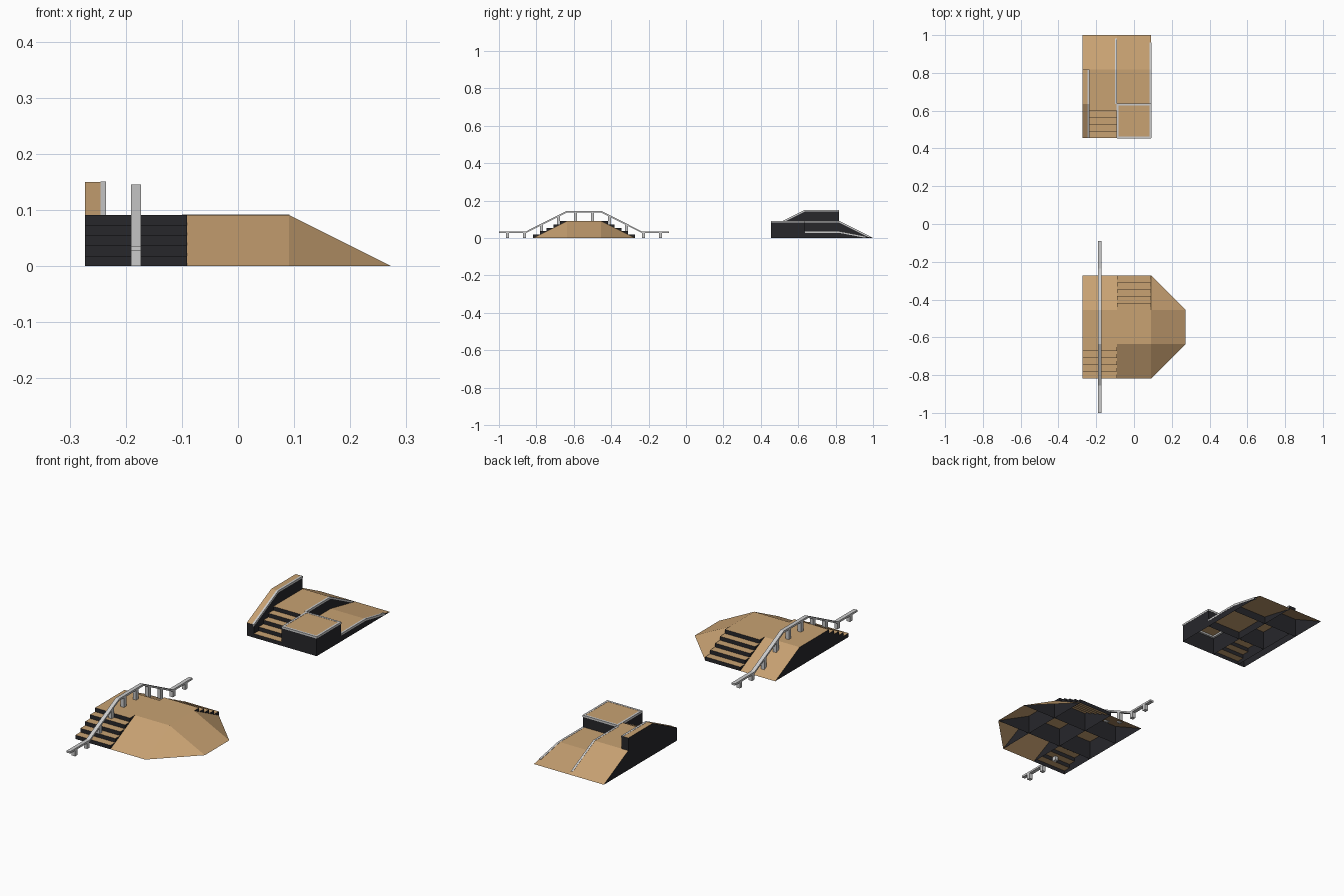
import bpy, bmesh
from mathutils import Matrix, Vector

if "Cube" in bpy.data.objects:
    bpy.data.objects.remove(bpy.data.objects["Cube"])

T = 2 / 11          # tile size
H = T / 2           # deck height
LOW = 0.036         # low deck height
C = 0.009           # coping thickness
X = [-1.5 * T, -0.5 * T, 0.5 * T, 1.5 * T]


def material(name, color):
    m = bpy.data.materials.new(name)
    m.diffuse_color = (*color, 1)
    m.use_nodes = True
    m.node_tree.nodes["Principled BSDF"].inputs["Base Color"].default_value = m.diffuse_color
    return m


WOOD = material("plywood", (0.58, 0.36, 0.17))
DARK = material("dark_side", (0.02, 0.02, 0.024))


def finish(name, bm, wood=True):
    bmesh.ops.recalc_face_normals(bm, faces=bm.faces)
    bm.normal_update()
    if wood:
        for f in bm.faces:
            f.material_index = 0 if f.normal.z > 0.1 else 1
    me = bpy.data.meshes.new(name)
    bm.to_mesh(me)
    bm.free()
    if wood:
        me.materials.append(WOOD)
        me.materials.append(DARK)
    ob = bpy.data.objects.new(name, me)
    bpy.context.collection.objects.link(ob)
    return ob


def extrude_profile(name, pts, x0, x1, wood=True, closed=False):
    """Extrude a (y, z) profile along x; open underneath unless closed."""
    bm = bmesh.new()
    a = [bm.verts.new((x0, y, z)) for y, z in pts]
    b = [bm.verts.new((x1, y, z)) for y, z in pts]
    n = len(pts)
    for i in range(n if closed else n - 1):
        j = (i + 1) % n
        bm.faces.new((a[i], a[j], b[j], b[i]))
    bm.faces.new(a)
    bm.faces.new(b[::-1])
    return finish(name, bm, wood)


def box(name, x0, x1, y0, y1, h):
    return extrude_profile(name, [(y0, 0), (y0, h), (y1, h), (y1, 0)], x0, x1)


def ramp(name, x0, x1, y_foot, y_top, h):
    return extrude_profile(name, [(y_foot, 0), (y_top, h), (y_top, 0)], x0, x1)


def stairs(name, x0, x1, y_foot, y_top, h, n=5):
    pts, d = [(y_foot, 0)], (y_top - y_foot) / n
    for i in range(n):
        pts += [(y_foot + i * d, (i + 1) * h / n), (y_foot + (i + 1) * d, (i + 1) * h / n)]
    return extrude_profile(name, pts + [(y_top, 0)], x0, x1)


def bar(name, path, x0, x1):
    """Grey metal bar following a (y, z) path, path being its top edge."""
    under = [(y, z - C) for y, z in reversed(path)]
    return extrude_profile(name, path + under, x0, x1, False, True)


def corner(name, apex, foot_a, foot_b):
    bm = bmesh.new()
    t, a, b = (bm.verts.new(p) for p in (apex, foot_a, foot_b))
    g = bm.verts.new((apex[0], apex[1], 0))
    for f in ((t, a, b), (t, a, g), (t, b, g)):
        bm.faces.new(f)
    return finish(name, bm)


# --- Funbox ---
CY = -3 * T
Y = [CY + k * T for k in (-1.5, -0.5, 0.5, 1.5)]
stairs("front_stairs", X[0], X[1], Y[0], Y[1], H)
ramp("front_ramp", X[1], X[2], Y[0], Y[1], H)
box("deck_left", X[0], X[1], Y[1], Y[2], H)
box("deck_right", X[1], X[2], Y[1], Y[2], H)
ramp("back_ramp", X[0], X[1], Y[3], Y[2], H)
stairs("back_stairs", X[1], X[2], Y[3], Y[2], H)
side = ramp("side_ramp", -T / 2, T / 2, -T / 2, T / 2, H)
side.data.transform(Matrix.Translation((T, CY, 0)) @ Matrix.Rotation(1.5707963, 4, 'Z'))
corner("front_corner", (X[2], Y[1], H), (X[2], Y[0], 0), (X[3], Y[1], 0))
corner("back_corner", (X[2], Y[2], H), (X[2], Y[3], 0), (X[3], Y[2], 0))

# --- Grind rail with posts ---
RW = 0.009
RTOP, REND = 0.1455, 0.036
bar("rail", [(CY - 2.5 * T, REND), (CY - 1.7 * T, REND), (CY - T / 2, RTOP),
             (CY + T / 2, RTOP), (CY + 1.7 * T, REND), (CY + 2.5 * T, REND)], -T - RW, -T + RW)
for i in range(10):
    d = (i - 4.5) * T / 2
    base = min(H, max(0, (1.5 * T - abs(d)) / 2 - 0.006))
    top = [min(RTOP, max(REND, REND + (1.7 * T - abs(d + s)) / 2)) - C / 2 for s in (-RW, RW)]
    y0, y1 = CY + d - RW, CY + d + RW
    extrude_profile("rail_post", [(y0, base), (y0, top[0]), (y1, top[1]), (y1, base)],
                    -T - RW * 0.98, -T + RW * 0.98, False, True)

# --- Ledge box ---
Y = [2.5 * T, 3.5 * T, 4.5 * T, 5.5 * T]
XL = X[0] + 0.2 * T      # inner edge of the tall ledge
E = 0.0008               # coping stands slightly proud
ledge = [(Y[0], 0.06), (Y[1], 0.15), (Y[2], 0.15)]
extrude_profile("tall_ledge", [(Y[0], 0)] + ledge + [(Y[2], 0)], X[0], XL)
stairs("ledge_stairs", XL, X[1], Y[0], Y[1], H)
box("upper_deck", XL, X[1], Y[1], Y[2], H)
ramp("upper_ramp", X[0], X[1], Y[3], Y[2], H)
box("block", X[1], X[2], Y[0], Y[1], H)
box("low_deck", X[1], X[2], Y[1], Y[2], LOW)
ramp("low_ramp", X[1], X[2], Y[3], Y[2], LOW)

# --- Metal copings ---
def coping(name, path, x_edge, side):
    path = [(y, z + E) for y, z in path]
    bar(name, path, *sorted((x_edge + side * E, x_edge - side * C)))


coping("ledge_coping", ledge, XL, 1)
coping("upper_coping", [(Y[1], H), (Y[2], H), (Y[3] - 0.018, C)], X[1], 1)
coping("low_coping", [(Y[1], LOW), (Y[2], LOW), (Y[3] - 0.04, C)], X[2], 1)
coping("block_coping_right", [(Y[0], H), (Y[1], H)], X[2], 1)
coping("block_coping_left", [(Y[0], H), (Y[1], H)], X[1], -1)
for name, y0, y1 in (("block_coping_front", Y[0] - E, Y[0] + C), ("block_coping_back", Y[1] - C, Y[1] + E)):
    bar(name, [(y0, H + E), (y1, H + E)], X[1], X[2])
